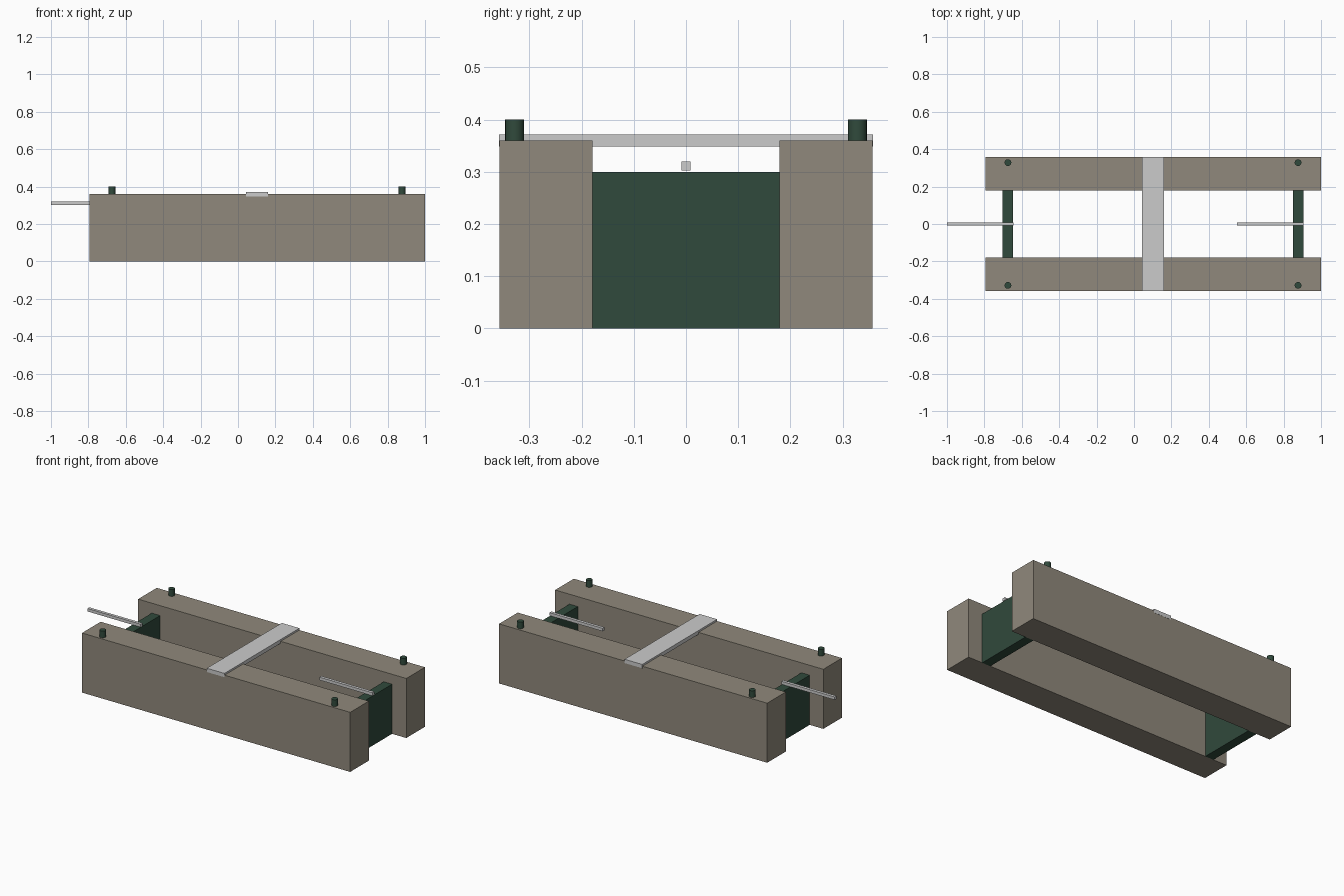
import bpy
from mathutils import Vector

if "Cube" in bpy.data.objects:
    bpy.data.objects.remove(bpy.data.objects["Cube"])


def material(name, color):
    m = bpy.data.materials.new(name)
    m.diffuse_color = (*color, 1)
    m.use_nodes = True
    m.node_tree.nodes["Principled BSDF"].inputs["Base Color"].default_value = m.diffuse_color
    return m


STONE = material("stone", (0.28, 0.25, 0.20))
GREEN = material("dark_green", (0.03, 0.068, 0.045))


def box(name, lo, hi, mat=None):
    lo, hi = Vector(lo), Vector(hi)
    bpy.ops.mesh.primitive_cube_add(size=1, location=(lo + hi) / 2)
    o = bpy.context.object
    o.name = name
    o.scale = hi - lo
    bpy.ops.object.transform_apply(location=False, rotation=False, scale=True)
    if mat:
        o.data.materials.append(mat)
    return o


def peg(name, x, y):
    bpy.ops.mesh.primitive_cylinder_add(vertices=24, radius=0.018, depth=0.06,
                                        location=(x, y, 0.37))
    o = bpy.context.object
    o.name = name
    o.data.materials.append(GREEN)
    bpy.ops.object.shade_smooth_by_angle()


# Long side beams
box("front_beam", (-0.793, -0.357, 0), (1.0, -0.179, 0.36), STONE)
box("back_beam", (-0.793, 0.179, 0), (1.0, 0.357, 0.36), STONE)

# Cross panels, the thin bars resting above them, and pegs on the beams
for side, x in (("left", -0.674), ("right", 0.877)):
    box(side + "_cross_panel", (x - 0.028, -0.18, 0), (x + 0.028, 0.18, 0.30), GREEN)
    box(side + "_bar", (x - 0.326, -0.009, 0.302), (x + 0.029, 0.009, 0.32))
    peg(side + "_front_peg", x, -0.328)
    peg(side + "_back_peg", x, 0.328)

# Flat strap across the beams
box("cross_strap", (0.042, -0.358, 0.348), (0.16, 0.358, 0.371))
